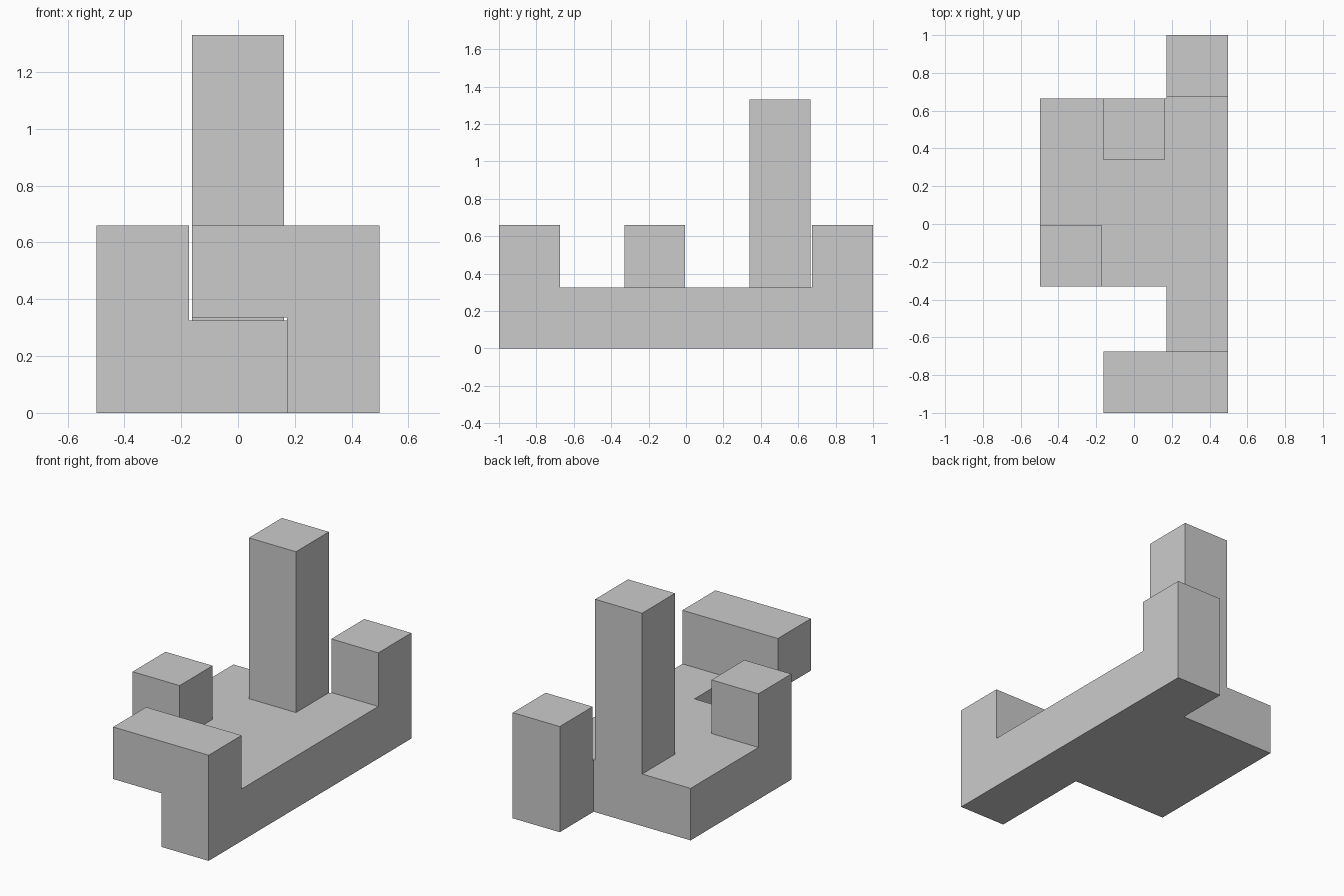
import bpy, bmesh
from mathutils import Vector

if "Cube" in bpy.data.objects:
    bpy.data.objects.remove(bpy.data.objects["Cube"])

PITCH, INSET = 0.335, 0.005          # cell size and inset of exposed faces
ORIGIN = (-1.5 * PITCH, -3 * PITCH, -INSET)

# Blocks as inclusive cell ranges: (x0, x1), (y0, y1), (z0, z1)
BLOCKS = [
    ((2, 2), (0, 5), (0, 0)),        # long base bar
    ((0, 2), (2, 4), (0, 0)),        # wide base slab
    ((2, 2), (0, 0), (0, 1)),        # front post
    ((1, 2), (0, 0), (1, 1)),        # front overhang
    ((0, 0), (2, 2), (0, 1)),        # left post
    ((1, 1), (4, 4), (0, 3)),        # tall pillar
    ((2, 2), (5, 5), (0, 1)),        # back post
]


def extent(block):
    return [(round(o + a * PITCH + INSET, 5), round(o + (b + 1) * PITCH - INSET, 5))
            for o, (a, b) in zip(ORIGIN, block)]


boxes = [extent(b) for b in BLOCKS]
cuts = [sorted({v for box in boxes for v in box[ax]}) for ax in range(3)]


def solid(idx):
    """True if the sub-cell between neighbouring cuts lies in any block."""
    if any(i < 0 or i >= len(c) - 1 for i, c in zip(idx, cuts)):
        return False
    mid = [(c[i] + c[i + 1]) / 2 for i, c in zip(idx, cuts)]
    return any(all(lo < m < hi for m, (lo, hi) in zip(mid, box)) for box in boxes)


# Skin the union of the blocks: only faces between solid and empty
bm = bmesh.new()
verts = {}


def vert(key):
    if key not in verts:
        verts[key] = bm.verts.new([c[k] for c, k in zip(cuts, key)])
    return verts[key]


nx, ny, nz = (len(c) - 1 for c in cuts)
for idx in ((i, j, k) for i in range(nx) for j in range(ny) for k in range(nz)):
    if not solid(idx):
        continue
    for ax in range(3):
        for side in (0, 1):
            near = list(idx)
            near[ax] += 2 * side - 1
            if solid(near):
                continue
            u, v = (ax + 1) % 3, (ax + 2) % 3
            loop = []
            for du, dv in ((0, 0), (1, 0), (1, 1), (0, 1)):
                key = list(idx)
                key[ax] += side
                key[u] += du
                key[v] += dv
                loop.append(vert(tuple(key)))
            bm.faces.new(loop if side else loop[::-1])

# Merge coplanar patches into clean flat faces
bmesh.ops.dissolve_limit(bm, angle_limit=0.01, verts=bm.verts[:], edges=bm.edges[:])
mesh = bpy.data.meshes.new("block_puzzle_piece")
bm.to_mesh(mesh)
bm.free()
piece = bpy.data.objects.new("block_puzzle_piece", mesh)
bpy.context.collection.objects.link(piece)
